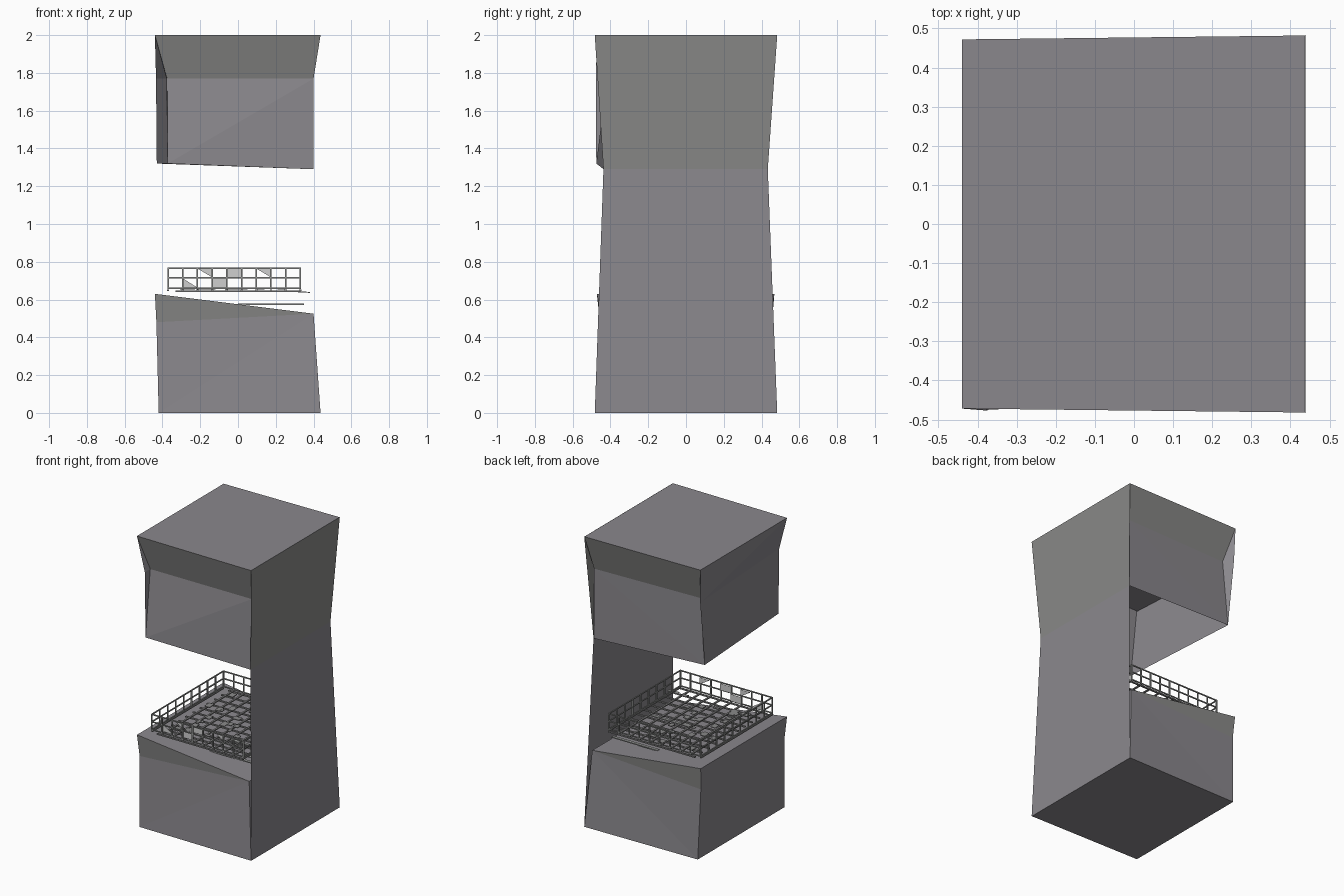
import bpy, bmesh, math, random
from mathutils import Vector, Matrix

if "Cube" in bpy.data.objects:
    bpy.data.objects.remove(bpy.data.objects["Cube"])

random.seed(4)


def material(name, rgb):
    m = bpy.data.materials.new(name)
    m.diffuse_color = (*rgb, 1)
    m.use_nodes = True
    m.node_tree.nodes["Principled BSDF"].inputs["Base Color"].default_value = m.diffuse_color
    return m


STONE = material("violet grey cladding", (0.255, 0.245, 0.265))
PLAIN = material("neutral grey cladding", (0.25, 0.25, 0.245))
STEEL = material("steel grey", (0.32, 0.33, 0.32))
DECK = material("deck grey", (0.25, 0.25, 0.25))
PANEL = material("light grey panel", (0.62, 0.62, 0.62))


def finish(name, bm, *mats):
    me = bpy.data.meshes.new(name)
    bm.to_mesh(me)
    bm.free()
    for m in mats:
        me.materials.append(m)
    ob = bpy.data.objects.new(name, me)
    bpy.context.collection.objects.link(ob)
    return ob


def sheet(name, points, faces, plain=(), fix=True):
    """Folded surface from named corner points; faces listed in plain get the neutral grey."""
    bm = bmesh.new()
    v = {k: bm.verts.new(p) for k, p in points.items()}
    for f in faces:
        bm.faces.new([v[k] for k in f.split()]).material_index = int(f in plain)
    if fix:
        bmesh.ops.recalc_face_normals(bm, faces=bm.faces)
    return finish(name, bm, STONE, PLAIN)


def bar(bm, a, b, w, h=None):
    """Square bar between two points."""
    a, b = Vector(a), Vector(b)
    d = b - a
    rot = d.to_track_quat('X', 'Z').to_matrix().to_4x4()
    size = Matrix.Diagonal((d.length, w, h or w, 1))
    bmesh.ops.create_cube(bm, size=1, matrix=Matrix.Translation((a + b) / 2) @ rot @ size)


# Lower block: flared walls, sloping roof, slight overhang along the rim
sheet("lower_block", {
    "b0": (-.42, -.472, 0), "b1": (.437, -.482, 0), "b2": (.437, .482, 0), "b3": (-.42, .472, 0),
    "m0": (-.432, -.455, .48), "m3": (-.432, .455, .48),
    "t0": (-.44, -.472, .63), "t1": (.40, -.45, .525), "t2": (.40, .45, .525), "t3": (-.44, .468, .63)},
    ["b0 b3 b2 b1", "b0 b1 t1", "b0 t1 m0", "m0 t1 t0", "b3 t2 b2", "b3 m3 t2", "m3 t3 t2",
     "t0 t1 t2 t3", "b0 m0 m3 b3", "m0 t0 t3 m3", "b1 b2 t2 t1"],
    plain=("m0 t1 t0", "m3 t3 t2"))

# Upper block: tapered cap with a flat soffit and a raised left front corner
cap = {"a0": (-.44, -.472, 2), "a1": (.437, -.482, 2), "a2": (.437, .482, 2), "a3": (-.44, .472, 2),
       "f0": (-.375, -.42, 1.77), "f1": (.40, -.42, 1.77), "f2": (.40, .43, 1.77), "f3": (-.39, .405, 1.77),
       "c0": (-.377, -.477, 1.77), "c3": (-.434, .465, 1.77)}
sheet("upper_cap", cap,
      ["a0 a1 a2 a3", "a0 f0 f1 a1", "a2 f2 f3 a3", "a0 c0 f0", "a3 f3 c3",
       "a0 a3 c3", "a0 c3 c0", "f0 c0 c3 f3 f2 f1", "a1 f1 f2 a2"],
      plain=("a0 f0 f1 a1", "a2 f2 f3 a3"))

# Skirt hanging below the cap, open underneath
sheet("upper_skirt", {k: cap[k] for k in ("f0", "f1", "f2", "f3", "c0", "c3")} | {
    "s0": (-.372, -.475, 1.32), "s1": (.40, -.436, 1.29), "s2": (.40, .432, 1.29), "s3": (-.43, .41, 1.32)},
    ["f0 s0 f1", "s0 s1 f1", "c0 s0 f0", "c0 c3 s0", "c3 s3 s0", "c3 f3 s3", "f3 f2 s3", "f2 s2 s3"])

# Side wall joining both blocks, folded at the waist
sheet("side_wall", {
    "w0": (.438, -.483, 0), "w1": (.438, .483, 0), "w2": (.402, -.437, 1.29), "w3": (.402, .433, 1.29),
    "w4": (.438, -.483, 2), "w5": (.438, .483, 2)},
    ["w0 w1 w3 w2", "w2 w3 w5 w4"], plain=("w2 w3 w5 w4",), fix=False)

# Terrace railing: three rails and evenly spaced posts around the edge
X0, X1, Y0, Y1 = -.37, .33, -.41, .37
corners = [(X0, Y0), (X1, Y0), (X1, Y1), (X0, Y1)]
bm = bmesh.new()
for i, p in enumerate(corners):
    q = corners[(i + 1) % 4]
    for z in (.66, .715, .766):
        bar(bm, (*p, z), (*q, z), .007)
    for k in range(9):
        t = k / 9
        x, y = p[0] + (q[0] - p[0]) * t, p[1] + (q[1] - p[1]) * t
        bar(bm, (x, y, .655), (x, y, .769), .008)
finish("terrace_railing", bm, STEEL)

# Open deck of joists and cross bars
bm = bmesh.new()
for k in range(10):
    x = X0 + (X1 - X0) * k / 9
    bar(bm, (x, Y0, .65), (x, Y1, .65), .012, .008)
for k in range(11):
    y = Y0 + (Y1 - Y0) * k / 10
    bar(bm, (X0 + .04, y, .643), (X1, y, .643), .012, .008)
finish("deck_joists", bm, DECK)

# Scattered boards on the deck and bearers below it
bm = bmesh.new()
for k in range(30):
    x, y = random.uniform(-.3, .25), random.uniform(-.34, .3)
    a = random.choice((0, math.pi / 2))
    L = random.uniform(.04, .12)
    bar(bm, (x, y, .656), (x + L * math.cos(a) * .5, y + L * math.sin(a) * .5, .658), .04, .005)
finish("deck_boards", bm, DECK)
bm = bmesh.new()
for y in (-.3, -.1, .1, .3):
    bar(bm, (0, y, .575), (.35, y, .575), .02, .007)
bar(bm, (.30, -.35, .642), (.38, -.35, .638), .02, .005)
finish("deck_bearers", bm, STEEL)

# Triangular infill panels on the front rail
bm = bmesh.new()
step = (X1 - X0) / 9
y = Y0 + .012
for cell, low, flip in ((1, 1, 0), (2, 0, 1), (3, 1, 0), (3, 1, 1), (4, 0, 0), (4, 0, 1), (6, 0, 1)):
    x = X0 + cell * step
    z0, z1 = (.663, .712) if low else (.718, .764)
    pts = [(x, y, z1), (x + step, y, z0), (x + step, y, z1)] if flip else \
          [(x, y, z1), (x, y, z0), (x + step, y, z0)]
    bm.faces.new([bm.verts.new(p) for p in pts])
finish("railing_panels", bm, PANEL)
